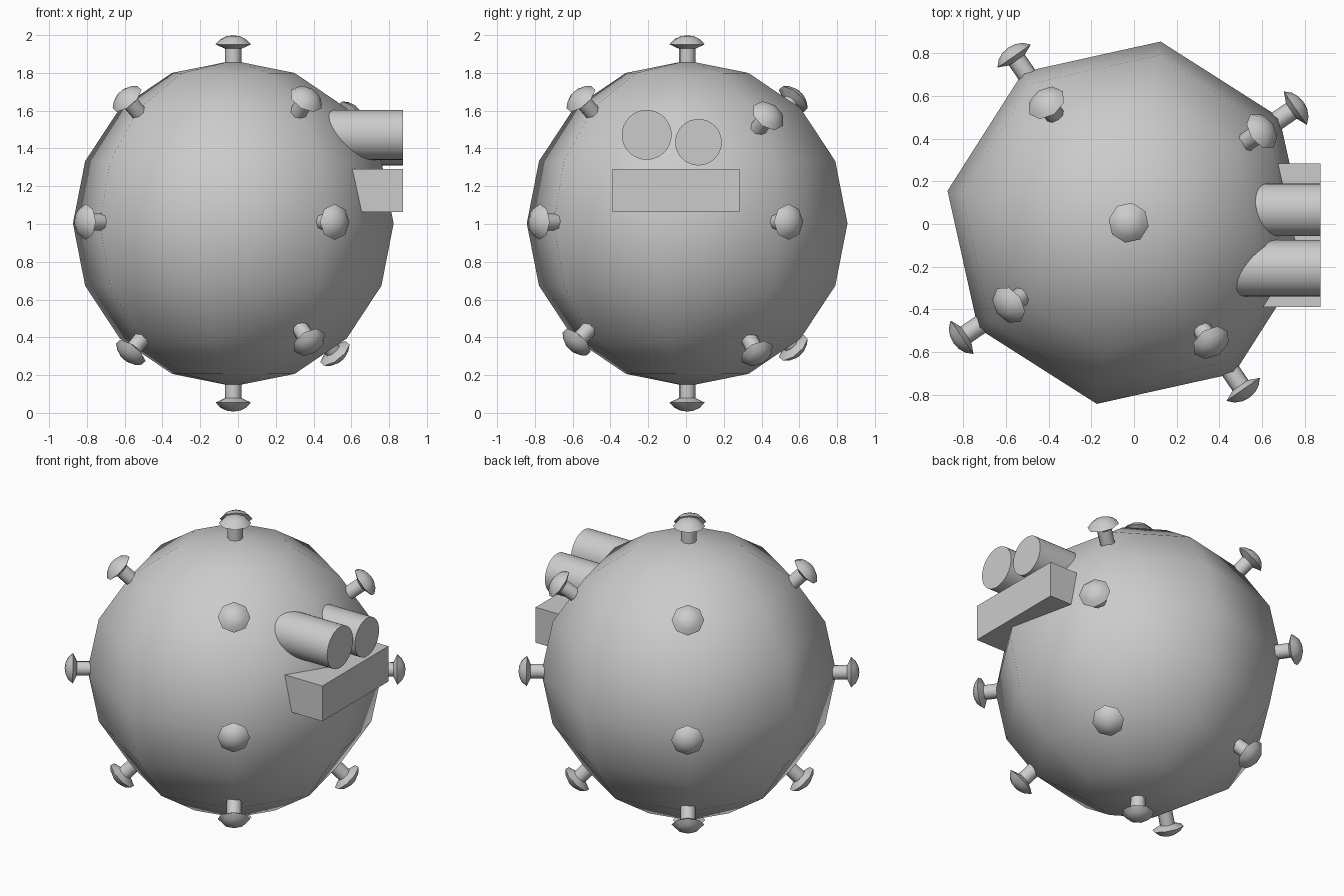
import bpy
import bmesh
from math import radians, cos, sin, pi
from mathutils import Vector, Matrix

cube = bpy.data.objects.get("Cube")
if cube:
    bpy.data.objects.remove(cube, do_unlink=True)

CENTRE = Vector((-0.025, 0.006, 1.003))
RADIUS = 0.862
TURN = 35          # azimuth of the first meridian, degrees
FRONT_X = 0.874    # plane where the gear on the left side ends

# One plain grey for everything
grey = bpy.data.materials.new("plain grey")
grey.use_nodes = True
grey.diffuse_color = (0.6, 0.6, 0.6, 1)
grey.node_tree.nodes["Principled BSDF"].inputs["Base Color"].default_value = (0.6, 0.6, 0.6, 1)


def finish(obj, name, angle=None):
    obj.name = name
    obj.data.name = name
    obj.data.materials.append(grey)
    bpy.ops.object.select_all(action='DESELECT')
    obj.select_set(True)
    bpy.context.view_layer.objects.active = obj
    if angle:
        bpy.ops.object.shade_smooth_by_angle(angle=radians(angle))
    return obj


# Hull: coarse smooth-shaded ball
bpy.ops.mesh.primitive_uv_sphere_add(segments=8, ring_count=8, radius=RADIUS,
                                     location=CENTRE, rotation=(0, 0, radians(TURN)))
finish(bpy.context.object, "ball_hull", 80)

# Stud: mushroom profile (radius, distance from hull centre) turned in eight steps
PROFILE = [(0.045, 0.76), (0.045, 0.925), (0.095, 0.948),
           (0.068, 0.976), (0.036, 0.991), (0, 0.996)]


def stud_mesh():
    bm = bmesh.new()
    verts = [bm.verts.new((r, 0, z)) for r, z in PROFILE]
    edges = [bm.edges.new(pair) for pair in zip(verts, verts[1:])]
    bmesh.ops.spin(bm, geom=verts + edges, cent=(0, 0, 0), axis=(0, 0, 1),
                   angle=2 * pi, steps=8)
    bmesh.ops.remove_doubles(bm, verts=bm.verts, dist=0.0005)
    bmesh.ops.recalc_face_normals(bm, faces=bm.faces)
    mesh = bpy.data.meshes.new("stud")
    bm.to_mesh(mesh)
    bm.free()
    return mesh


def add_stud(name, azimuth, elevation):
    obj = bpy.data.objects.new(name, stud_mesh())
    bpy.context.collection.objects.link(obj)
    obj.matrix_world = (Matrix.Translation(CENTRE)
                        @ Matrix.Rotation(radians(azimuth), 4, 'Z')
                        @ Matrix.Rotation(radians(90 - elevation), 4, 'Y'))
    finish(obj, name, 50)


add_stud("top_stud", TURN, 90)
add_stud("bottom_stud", TURN, -90)

# Three rows of four studs; the row elevations vary a little by quarter
ROWS = {"upper": (37, 44, 44, 44), "middle": (0.5, 0.5, 0.5, 0.5),
        "lower": (-46.5, -44, -46, -41.5)}
for row, elevations in ROWS.items():
    for i, elevation in enumerate(elevations):
        add_stud(f"{row}_stud_{i + 1}", 34.5 + 90 * i, elevation)

# Twin barrels on the left side, running into the hull
for name, y, z, r in (("front_barrel", -0.208, 1.472, 0.132),
                      ("rear_barrel", 0.066, 1.433, 0.123)):
    length = 0.6
    bpy.ops.mesh.primitive_cylinder_add(vertices=32, radius=r, depth=length,
                                        location=(FRONT_X - length / 2, y, z),
                                        rotation=(0, pi / 2, 0))
    finish(bpy.context.object, name, 35)

# Flat box below the barrels
bpy.ops.mesh.primitive_cube_add(size=1, location=(FRONT_X - 0.2, -0.052, 1.178))
box = bpy.context.object
box.scale = (0.4, 0.672, 0.228)
finish(box, "side_box")
